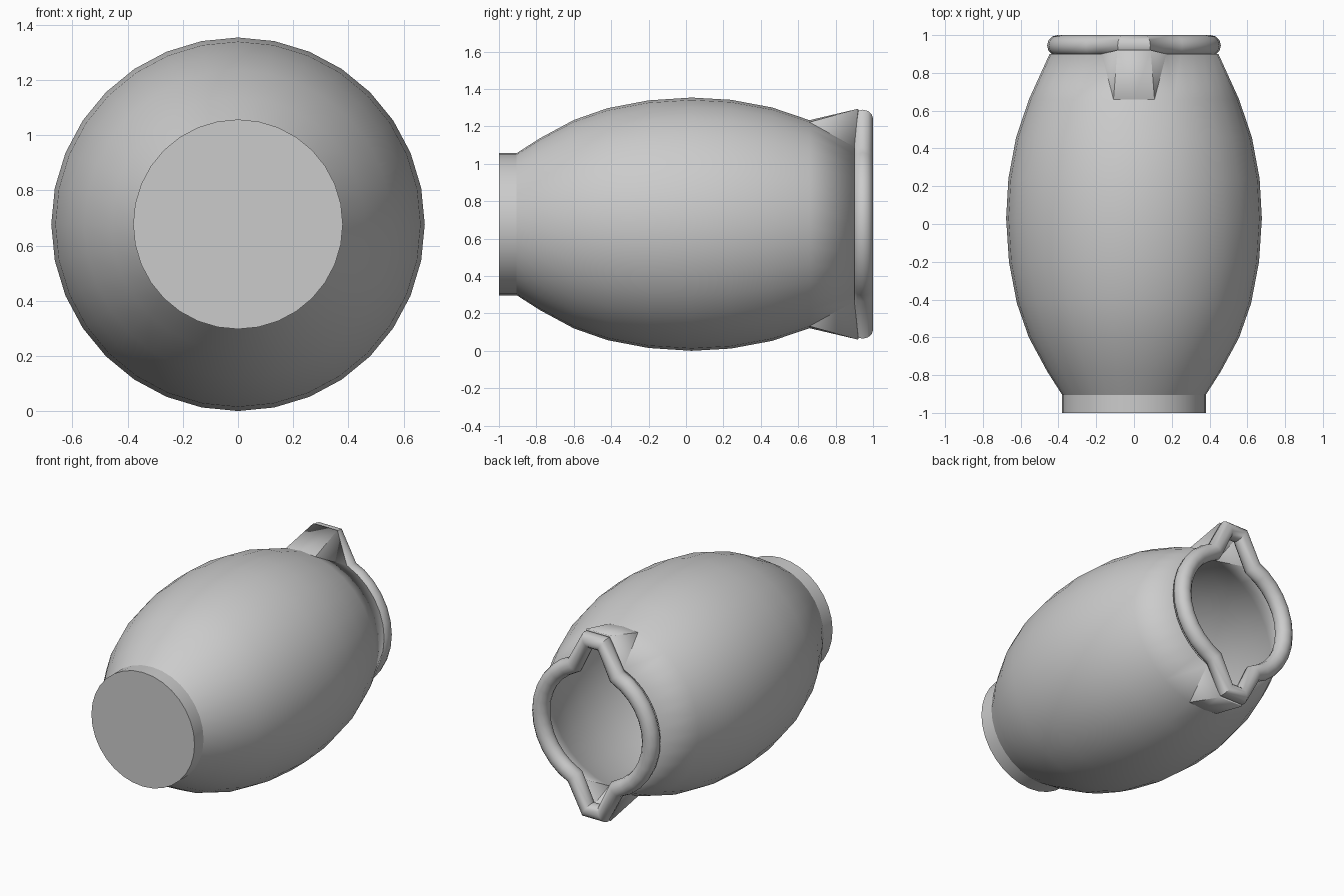
import bpy, bmesh, math

cube = bpy.data.objects.get("Cube")
if cube:
    bpy.data.objects.remove(cube, do_unlink=True)

SEG = 32
CZ = 0.677          # height of the jar's long axis

clay = bpy.data.materials.new("plain grey")
clay.use_nodes = True
clay.diffuse_color = (0.6, 0.6, 0.6, 1)
clay.node_tree.nodes["Principled BSDF"].inputs["Base Color"].default_value = (0.6, 0.6, 0.6, 1)


def smooth(obj, degrees):
    bpy.ops.object.select_all(action='DESELECT')
    obj.select_set(True)
    bpy.context.view_layer.objects.active = obj
    bpy.ops.object.shade_smooth_by_angle(angle=math.radians(degrees))


def polar(r, s):
    a = 2 * math.pi * s / SEG
    return r * math.sin(a), r * math.cos(a)


# Jar body: (y, radius) profile turned about the y axis
profile = [(-1, .38), (-.905, .38), (-.78, .46), (-.6, .557), (-.42, .62),
           (-.2, .662), (.03, .677), (.24, .665), (.46, .624), (.66, .556), (.90, .447)]
bm = bmesh.new()
rings = []
for y, r in profile:
    ring = []
    for s in range(SEG):
        x, z = polar(r, s)
        ring.append(bm.verts.new((x, y, CZ + z)))
    rings.append(ring)

bm.faces.new(rings[0][::-1])            # flat closed base
last = len(rings) - 2
for i in range(last + 1):
    for s in range(SEG):
        # leave gaps at the two spouts
        if i == last and (s + 2) % (SEG // 2) < 4:
            continue
        t = (s + 1) % SEG
        bm.faces.new((rings[i][s], rings[i][t], rings[i + 1][t], rings[i + 1][s]))

# Pouring spouts pulled out of the shoulder, top and bottom
for base, sign in ((0, 1), (SEG // 2, -1)):
    low = {k: rings[last][(base + k) % SEG] for k in range(-2, 3)}
    rim = {k: rings[last + 1][(base + k) % SEG] for k in (-2, 2)}
    tip_l, tip_r = (bm.verts.new((sign * x, .92, CZ + sign * .617)) for x in (-.088, .088))
    bm.faces.new((low[-1], low[0], low[1], tip_r, tip_l))
    bm.faces.new((low[1], rim[2], tip_r))
    bm.faces.new((low[1], low[2], rim[2]))
    bm.faces.new((low[-1], tip_l, rim[-2]))
    bm.faces.new((low[-2], low[-1], rim[-2]))
bmesh.ops.delete(bm, geom=[v for v in bm.verts if not v.link_faces], context='VERTS')

mesh = bpy.data.meshes.new("jar_body")
bm.to_mesh(mesh)
bm.free()
body = bpy.data.objects.new("jar_body", mesh)
bpy.context.collection.objects.link(body)
mesh.materials.append(clay)
smooth(body, 30)
wall = body.modifiers.new("wall", 'SOLIDIFY')
wall.thickness = 0.012
wall.offset = -1

# Rounded lip following the mouth and both spouts
path = []
for sign in (1, -1):
    path += [(sign * -.058, sign * .565), (sign * .058, sign * .565)]
    for s in range(2, SEG // 2 - 1):
        x, z = polar(.405, s)
        path.append((sign * x, sign * z))
curve = bpy.data.curves.new("mouth_lip", 'CURVE')
curve.dimensions = '3D'
curve.bevel_depth = 0.055
curve.bevel_resolution = 4
spline = curve.splines.new('POLY')
spline.points.add(len(path) - 1)
for p, (x, z) in zip(spline.points, path):
    p.co = (x, .945, CZ + z, 1)
spline.use_cyclic_u = True
curve.materials.append(clay)
lip = bpy.data.objects.new("mouth_lip", curve)
bpy.context.collection.objects.link(lip)
bpy.ops.object.select_all(action='DESELECT')
lip.select_set(True)
bpy.context.view_layer.objects.active = lip
bpy.ops.object.convert(target='MESH')
smooth(bpy.context.view_layer.objects.active, 35)
